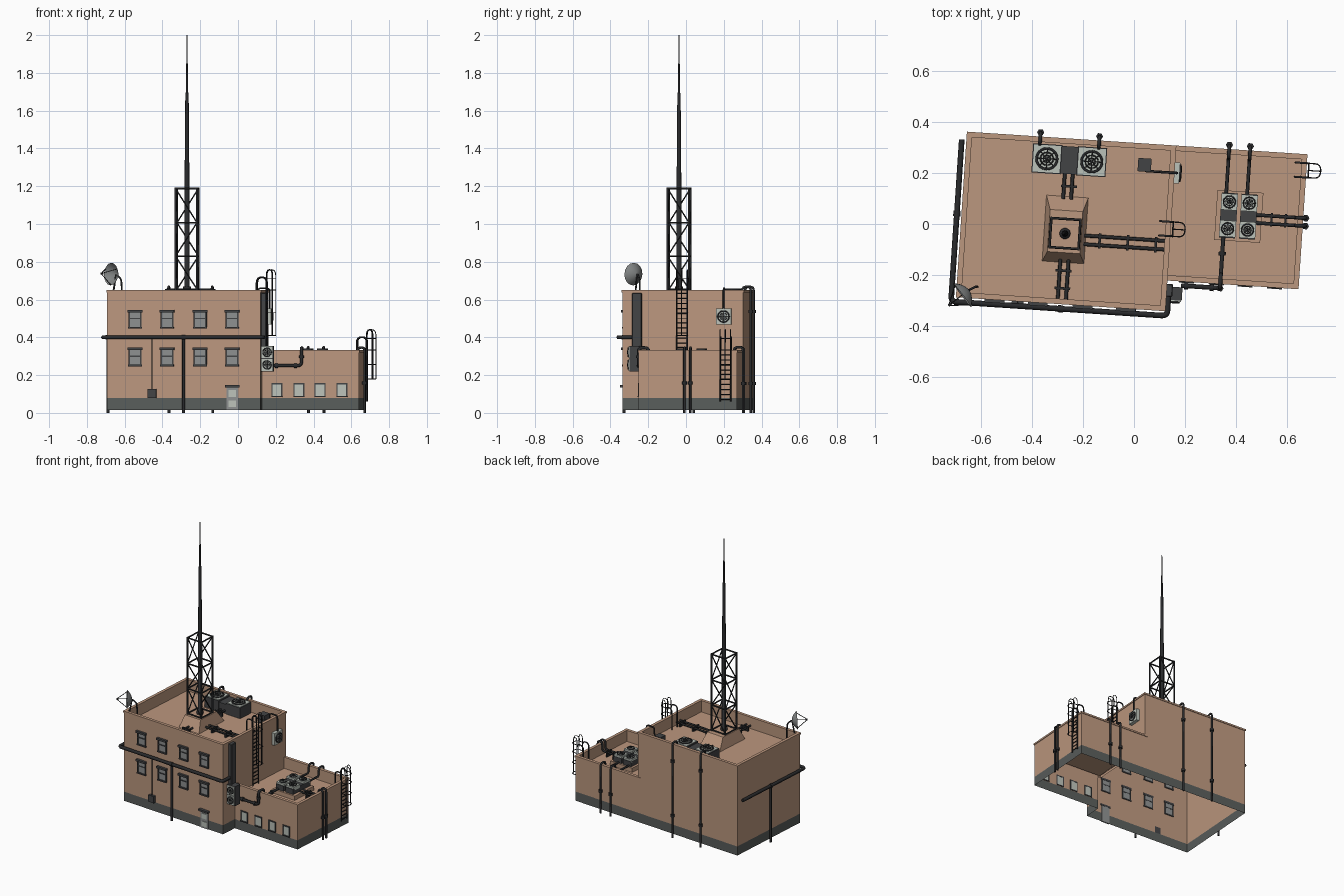
import bpy, bmesh, math
from mathutils import Vector, Matrix

if "Cube" in bpy.data.objects:
    bpy.data.objects.remove(bpy.data.objects["Cube"])

def mat(name, c):
    m = bpy.data.materials.new(name)
    m.diffuse_color = (*c, 1)
    m.use_nodes = True
    m.node_tree.nodes["Principled BSDF"].inputs["Base Color"].default_value = m.diffuse_color
    return m

BRICK = mat("brick", (0.50, 0.31, 0.21))
PLINTH = mat("plinth_grey", (0.10, 0.11, 0.105))
DARK = mat("dark_metal", (0.022, 0.023, 0.025))
CASING = mat("casing_dark", (0.055, 0.057, 0.06))
PALE = mat("pale_metal", (0.50, 0.54, 0.49))
GLASS = mat("pane", (0.27, 0.28, 0.28))
DISH = mat("dish_grey", (0.22, 0.23, 0.23))
TURN = Matrix.Rotation(math.radians(-3.8), 4, 'Z')   # whole building sits slightly turned

def link(name, me, m):
    me.materials.clear()
    me.materials.append(m)
    me.transform(TURN)
    ob = bpy.data.objects.new(name, me)
    bpy.context.collection.objects.link(ob)
    return ob

def finish(name, bm, m):
    me = bpy.data.meshes.new(name)
    bm.to_mesh(me)
    bm.free()
    return link(name, me, m)

def boxes(name, items, m, bevel=0):
    """items: (x0, x1, y0, y1, z0, z1)"""
    bm = bmesh.new()
    for x0, x1, y0, y1, z0, z1 in items:
        M = Matrix.Translation(((x0+x1)/2, (y0+y1)/2, (z0+z1)/2)) @ Matrix.Diagonal((x1-x0, y1-y0, z1-z0, 1))
        bmesh.ops.create_cube(bm, size=1, matrix=M)
    if bevel:
        bmesh.ops.bevel(bm, geom=bm.edges[:], offset=bevel, segments=1, affect='EDGES')
    return finish(name, bm, m)

def loft(name, rings, m, cap=False, smooth=False):
    bm = bmesh.new()
    vs = [[bm.verts.new(p) for p in r] for r in rings]
    for a, b in zip(vs, vs[1:]):
        for i in range(len(a)):
            j = (i + 1) % len(a)
            bm.faces.new((a[i], a[j], b[j], b[i])).smooth = smooth
    if cap:
        bm.faces.new(vs[-1])
    return finish(name, bm, m)

def rect(x0, y0, x1, y1, off, z):
    return [(x0-off, y0-off, z), (x1+off, y0-off, z), (x1+off, y1+off, z), (x0-off, y1+off, z)]

def lathe(name, profile, n, m, M):
    rings = [[M @ Vector((r*math.cos(2*math.pi*i/n), r*math.sin(2*math.pi*i/n), h)) for i in range(n)]
             for r, h in profile]
    return loft(name, rings, m, cap=True, smooth=True)

def rounded(path, r):
    p = [Vector(q) for q in path]
    out = [p[0]]
    for a, b, c in zip(p, p[1:], p[2:]):
        s = b + (a-b).normalized() * min(r, (a-b).length*0.49)
        e = b + (c-b).normalized() * min(r, (c-b).length*0.49)
        out += [s*(1-t)**2 + b*2*t*(1-t) + e*t*t for t in (0, 0.25, 0.5, 0.75, 1)]
    return out + [p[-1]]

def pipes(name, paths, rad, m=DARK, bend=0.02, cyclic=False):
    cu = bpy.data.curves.new(name, 'CURVE')
    cu.dimensions = '3D'
    cu.bevel_depth = rad
    cu.bevel_resolution = 1
    cu.use_fill_caps = True
    for path in paths:
        pts = rounded(path, bend) if len(path) > 2 and not cyclic else [Vector(q) for q in path]
        sp = cu.splines.new('POLY')
        sp.points.add(len(pts) - 1)
        sp.use_cyclic_u = cyclic
        for q, v in zip(sp.points, pts):
            q.co = (*v, 1)
    tmp = bpy.data.objects.new(name + "_curve", cu)
    bpy.context.collection.objects.link(tmp)
    me = bpy.data.meshes.new_from_object(tmp.evaluated_get(bpy.context.evaluated_depsgraph_get()))
    bpy.data.objects.remove(tmp)
    return link(name, me, m)

# Building shell, open underneath
X0, X1, X2, Y0, YA, Y1 = -0.672, 0.141, 0.655, -0.328, -0.208, 0.313
L = [(X0, Y0), (X1, Y0), (X1, YA), (X2, YA), (X2, Y1), (X0, Y1)]
loft("plinth", [[(*p, z) for p in L] for z in (0.016, 0.08)], PLINTH)
loft("lower_walls", [[(*p, z) for p in L] for z in (0.08, 0.253)], BRICK)
for name, R, zr, zt in (("main_block", (X0, Y0, X1, Y1), 0.57, 0.65),
                        ("annex_block", (0.12, YA, X2, Y1), 0.255, 0.333)):
    prof = [(0, 0.253), (0, zt-0.012), (0.004, zt-0.012), (0.004, zt), (-0.017, zt), (-0.017, zr)]
    loft(name, [rect(*R, o, z) for o, z in prof], BRICK, cap=True)

# Windows and door
fr, pane = [], []
for x in (-0.524, -0.355, -0.179, -0.010):
    for z in (0.25, 0.45):
        for s in (-1, 1):
            fr.append((x+s*0.031-0.004, x+s*0.031+0.004, Y0-0.008, Y0+0.005, z, z+0.09))
        fr += [(x-0.039, x+0.039, Y0-0.016, Y0+0.005, z+0.082, z+0.096),
               (x-0.031, x+0.031, Y0-0.006, Y0+0.004, z+0.046, z+0.053),
               (x-0.036, x+0.036, Y0-0.011, Y0+0.005, z-0.004, z+0.005)]
        pane.append((x-0.03, x+0.03, Y0-0.003, Y0+0.003, z, z+0.085))
fr.append((-0.047, 0.031, Y0-0.02, Y0+0.005, 0.135, 0.148))
boxes("window_frames", fr, CASING)
boxes("window_panes", pane, GLASS)
boxes("door", [(-0.039, 0.023, Y0-0.005, Y0+0.004, 0.016, 0.135)], GLASS)
boxes("door_panels", [(-0.027, 0.011, Y0-0.009, Y0, z, z+0.035) for z in (0.03, 0.085)], PALE)
fr, pane = [], []
for x in (0.22, 0.337, 0.449, 0.565):
    fr += [(x-0.029, x+0.029, YA-0.006, YA+0.004, 0.15, 0.158), (x-0.029, x+0.029, YA-0.009, YA+0.004, 0.083, 0.09)]
    fr += [(x+s*0.026-0.003, x+s*0.026+0.003, YA-0.006, YA+0.004, 0.09, 0.15) for s in (-1, 1)]
    pane.append((x-0.024, x+0.024, YA-0.003, YA+0.003, 0.088, 0.152))
boxes("annex_window_frames", fr, CASING)
boxes("annex_window_panes", pane, PALE)

# Fan grille facing direction n
def fan(c, n, s):
    M = Matrix.Translation(c) @ Vector(n).to_track_quat('Z', 'Y').to_matrix().to_4x4()
    lathe("fan_rim", [(s*0.43, -0.004), (s*0.43, 0.005), (s*0.36, 0.005), (s*0.36, 0.002)], 20, DARK, M)
    lathe("fan_face", [(s*0.33, 0), (s*0.33, 0.004)], 20, PALE, M)
    circ = [[M @ Vector((r*s*math.cos(a*math.pi/8), r*s*math.sin(a*math.pi/8), 0.005)) for a in range(16)]
            for r in (0.13, 0.24)]
    pipes("fan_rings", circ, 0.025*s, cyclic=True)
    pipes("fan_spokes", [[M @ Vector((r*s*math.cos(a*math.pi/4), r*s*math.sin(a*math.pi/4), 0.005))
                          for r in (0, 0.36)] for a in range(8)], 0.02*s)

# Main roof air conditioner
for x in (-0.357, -0.181):
    boxes("roof_unit", [(x-0.057, x+0.057, 0.175, 0.289, 0.57, 0.646)], CASING)
    boxes("roof_unit_lid", [(x-0.053, x+0.053, 0.179, 0.285, 0.644, 0.65)], PALE)
    fan((x, 0.232, 0.651), (0, 0, 1), 0.105)
boxes("roof_unit_core", [(-0.302, -0.236, 0.178, 0.286, 0.57, 0.636)], CASING)

# Annex roof air conditioner on its kerb
loft("annex_unit_base", [rect(0.317, -0.041, 0.497, 0.155, o, z) for o, z in ((0, 0.255), (0, 0.285))], BRICK, cap=True)
for x in (0.3665, 0.4445):
    boxes("annex_unit", [(x-0.032, x+0.032, -0.03, 0.146, 0.28, 0.322)], CASING)
    for y in (0.006, 0.111):
        boxes("annex_unit_lid", [(x-0.032, x+0.032, y-0.032, y+0.032, 0.31, 0.334)], PALE)
        fan((x, y, 0.335), (0, 0, 1), 0.06)

# Corner unit with riser duct, wall unit, small boxes
boxes("corner_unit", [(0.142, 0.206, -0.287, -0.235, 0.218, 0.355)], CASING)
for z in (0.254, 0.321):
    boxes("corner_unit_front", [(0.145, 0.203, -0.292, -0.28, z-0.031, z+0.031)], PALE)
    fan((0.174, -0.293, z), (0, -1, 0), 0.058)
boxes("riser_duct", [(0.14, 0.168, -0.275, -0.225, 0.345, 0.635)], CASING, 0.003)
boxes("wall_unit", [(0.14, 0.165, 0.169, 0.251, 0.468, 0.552)], PALE)
fan((0.166, 0.21, 0.51), (1, 0, 0), 0.078)
boxes("roof_box", [(0.0, 0.052, 0.207, 0.259, 0.57, 0.63)], CASING)
boxes("meter_box", [(-0.457, -0.411, Y0-0.02, Y0, 0.08, 0.127)], CASING)
pipes("wall_unit_pipe", [[(0.03, 0.21, 0.60), (0.09, 0.21, 0.60), (0.09, 0.21, 0.66), (0.155, 0.21, 0.66), (0.155, 0.21, 0.54)]], 0.005)

# Tower base, lattice and mast
TX, TY = -0.267, -0.055
loft("tower_base", [rect(TX-0.082, TY-0.113, TX+0.082, TY+0.145, 0, 0.57), rect(TX-0.064, TY-0.075, TX+0.064, TY+0.09, 0, 0.65)],
     BRICK, cap=True)
H = 0.057
C = [(TX-H, TY-H), (TX+H, TY-H), (TX+H, TY+H), (TX-H, TY+H)]
Z = (0.655, 0.83, 1.007, 1.188)
pipes("tower_legs", [[(*c, 0.645), (*c, 1.192)] for c in C], 0.006)
bars, diag = [], []
for i in range(4):
    a, b = C[i], C[(i+1) % 4]
    mid = ((a[0]+b[0])/2, (a[1]+b[1])/2)
    bars += [[(*a, z), (*b, z)] for z in Z]
    for k in range(3):
        p, q = (a, b) if k % 2 else (b, a)
        diag.append([(*p, Z[k]), (*q, Z[k+1])])
pipes("tower_rails", bars, 0.005)
pipes("tower_diagonals", diag, 0.004)
lathe("mast", [(0.022, 0.65), (0.022, 0.67), (0.014, 0.67), (0.013, 1.2), (0.011, 1.45), (0.009, 1.68),
               (0.006, 1.7), (0.005, 1.84), (0.003, 1.86), (0.002, 2.0)], 10, DARK, Matrix.Translation((TX, TY, 0)))

# Satellite dish
d = Vector((-0.75, -0.66, 0.05)).normalized()
v = Vector((-0.627, -0.300, 0.733))
M = Matrix.Translation(v) @ d.to_track_quat('Z', 'Y').to_matrix().to_4x4()
lathe("dish", [(0.06*t, 0.034*t*t) for t in (1, 0.85, 0.65, 0.4, 0.15)], 16, DISH, M)
tip = M @ Vector((0, 0, 0.1))
pipes("dish_struts", [[M @ Vector((0.057*math.cos(a), 0.057*math.sin(a), 0.032)), tip] for a in (0.5, 2.6, 4.7)], 0.0022)
pipes("dish_feed", [[tip, M @ Vector((0, 0, 0.088))]], 0.006)
pipes("dish_stand", [[(-0.595, -0.285, 0.57), (-0.6, -0.285, 0.71), v], [(-0.64, -0.31, 0.645), v]], 0.005)

# Caged ladders
def ladder(uw, y, z0, zt, cz):
    u, w, o = uw+0.012, 0.028, uw+0.059
    pipes("ladder_rails", [[(u, y+s, z0), (u, y+s, zt+0.068), (u-0.052, y+s, zt+0.068), (u-0.052, y+s, zt-0.08)]
                           for s in (-w, w)], 0.0045, bend=0.03)
    pipes("ladder_rungs", [[(u, y-w, z), (u, y+w, z)] for z in
                           [z0+0.012+0.026*i for i in range(int((zt-z0)/0.026))]], 0.003)
    pipes("ladder_cage_bars", [[(u, y+s, zt+0.04), (u, y+s, zt+0.108), (u+e, y+s, zt+0.108), (u+e, y+s, cz)]
                               for s, e in ((-w, 0.03), (0, 0.048), (w, 0.03))], 0.0025, bend=0.03)
    pipes("ladder_cage_hoops", [[(u, y-w, z), (o+0.001, y-w, z), (o+0.001, y+w, z), (u, y+w, z)]
                                for z in (cz, (cz+zt)/2, zt, zt+0.06)], 0.0025, bend=0.028)
ladder(X1, -0.01, 0.255, 0.65, 0.41)
ladder(X2, 0.254, 0.06, 0.333, 0.18)

# Wall pipes
O = 0.022
pipes("belt_pipe", [[(X0-O, 0.285, 0.40), (X0-O, Y0-O, 0.40), (X1+0.012, Y0-O, 0.40), (X1+0.012, -0.27, 0.40)]], 0.011)
pipes("belt_drops", [[(-0.265, Y0-0.018, 0.40), (-0.265, Y0-0.018, 0.0)], [(X0-0.018, -0.005, 0.40), (X0-0.018, -0.005, 0.0)]], 0.008)
pipes("meter_cable", [[(-0.434, Y0-0.008, 0.12), (-0.434, Y0-0.008, 0.39)]], 0.003)
drops = [[(x, 0.28, 0.60), (x, 0.29, 0.668), (x, Y1+0.02, 0.668), (x, Y1+0.02, 0.0)] for x in (-0.388, -0.157)]
drops += [[(x, 0.14, 0.29), (x, 0.283, 0.29), (x, 0.283, 0.348), (x, Y1+0.018, 0.348), (x, Y1+0.018, 0.0)] for x in (0.352, 0.434)]
drops += [[(0.47, y, 0.285), (0.632, y, 0.285), (0.632, y, 0.346), (X2+0.014, y, 0.346), (X2+0.014, y, 0.0)] for y in (0.036, 0.067)]
pipes("drop_pipes", drops, 0.007)
pipes("corner_unit_pipe", [[(0.2, -0.228, 0.25), (0.352, -0.228, 0.25), (0.352, -0.228, 0.344), (0.352, -0.175, 0.344),
                            (0.352, -0.175, 0.29), (0.352, -0.02, 0.29)]], 0.009)

# Roof pipe runs
runs = [[(x, 0.08, 0.59), (x, 0.19, 0.59)] for x in (-0.283, -0.252)]
runs += [[(x, -0.14, 0.59), (x, -0.312, 0.59)] for x in (-0.278, -0.246)]
runs += [[(-0.2, y, 0.59), (0.126, y, 0.59)] for y in (-0.058, -0.092)]
pipes("roof_pipes", runs, 0.007)

# Pipe couplings and clamps
joint = [[(x, Y1+0.02, z-0.008), (x, Y1+0.02, z+0.008)] for x in (-0.388, -0.157, 0.352, 0.434) for z in (0.155,)]
joint += [[(x, Y1+0.02, 0.53), (x, Y1+0.02, 0.546)] for x in (-0.388, -0.157)]
joint += [[(X2+0.014, y, 0.15), (X2+0.014, y, 0.165)] for y in (0.036, 0.067)]
joint += [[(x-0.008, -0.228, 0.25), (x+0.008, -0.228, 0.25)] for x in (0.22, 0.32)]
joint += [[(0.352, -0.228, 0.29), (0.352, -0.228, 0.305)], [(0.352, -0.1, 0.29), (0.352, -0.085, 0.29)]]
joint += [[(-0.275, Y0-O, 0.4), (-0.255, Y0-O, 0.4)], [(X0-O, -0.015, 0.4), (X0-O, 0.005, 0.4)]]
pipes("pipe_couplings", joint, 0.014)
clamps = [(x-0.005, x+0.005, -0.105, -0.045, 0.57, 0.6) for x in (-0.13, -0.02, 0.09)]
clamps += [(-0.294, -0.232, y-0.005, y+0.005, 0.57, 0.6) for y in (0.13, -0.2, -0.27)]
clamps += [(x-0.004, x+0.004, 0.026, 0.078, 0.255, 0.295) for x in (0.535, 0.59)]
boxes("pipe_clamps", clamps, DARK)
